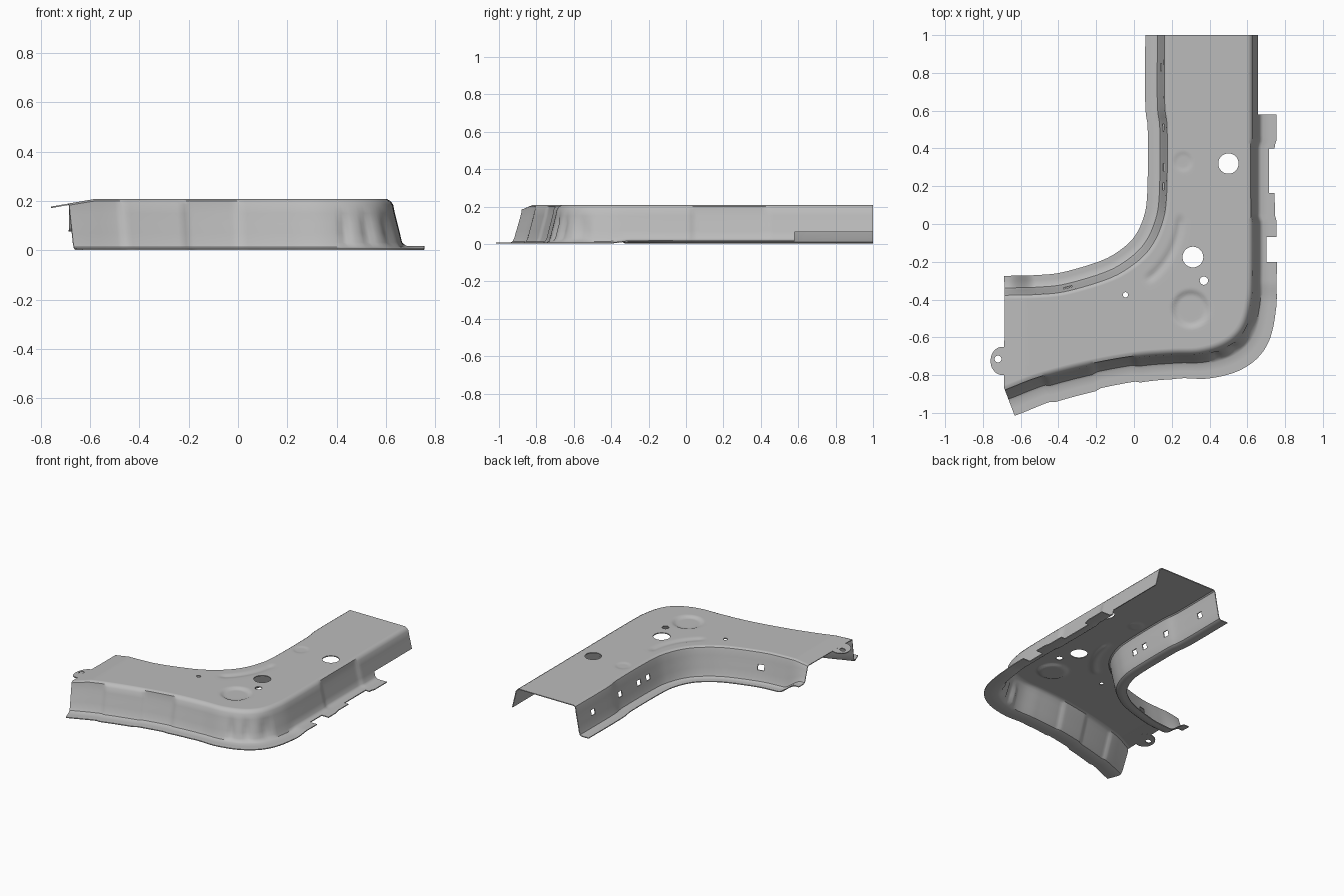
import bpy, bmesh, math
from mathutils import Vector, Matrix

old = bpy.data.objects.get("Cube")
if old:
    bpy.data.objects.remove(old, do_unlink=True)

steel = bpy.data.materials.new("plain_grey_steel")
steel.use_nodes = True
grey = (0.5, 0.5, 0.5, 1)
steel.diffuse_color = grey
steel.node_tree.nodes["Principled BSDF"].inputs["Base Color"].default_value = grey

STATIONS, COLUMNS = 190, 46
TOP, THICK = 0.208, 0.006


def smooth_rail(points, count):
    """Evenly spaced samples, with sideways normals, along a spline."""
    p = [Vector(q) for q in points]
    p = [2 * p[0] - p[1]] + p + [2 * p[-1] - p[-2]]
    dense = []
    for a, b, c, d in zip(p, p[1:], p[2:], p[3:]):
        for k in range(40):
            t = k / 40
            dense.append(0.5 * (2 * b + (c - a) * t + (2 * a - 5 * b + 4 * c - d) * t * t
                                + (3 * b - a - 3 * c + d) * t ** 3))
    dense.append(p[-2])
    dist = [0]
    for a, b in zip(dense, dense[1:]):
        dist.append(dist[-1] + (b - a).length)
    rail, j = [], 0
    for i in range(count):
        s = dist[-1] * i / (count - 1)
        while j < len(dense) - 2 and dist[j + 1] < s:
            j += 1
        f = (s - dist[j]) / (dist[j + 1] - dist[j])
        tan = (dense[j + 1] - dense[j]).normalized()
        rail.append((dense[j].lerp(dense[j + 1], f), Vector((tan.y, -tan.x))))
    return rail


def ramp(x, a, b):
    t = min(1, max(0, (x - a) / (b - a)))
    return t * t * (3 - 2 * t)


def bump(d, width):
    return math.exp(-(d / width) ** 2)


# Upper edges of the two walls, from the left end to the back end
outer = smooth_rail([(-0.685, -0.875), (-0.5, -0.805), (-0.25, -0.74), (0, -0.695), (0.2, -0.678),
                     (0.35, -0.672), (0.48, -0.63), (0.565, -0.55), (0.605, -0.42), (0.615, -0.25),
                     (0.615, 0.2), (0.615, 0.6), (0.615, 1)], STATIONS)
inner = smooth_rail([(-0.685, -0.38), (-0.5, -0.375), (-0.35, -0.357), (-0.13, -0.29), (0, -0.215),
                     (0.09, -0.125), (0.15, 0), (0.175, 0.15), (0.178, 0.5), (0.165, 0.64),
                     (0.165, 1)], STATIONS)

# Wall section: sideways distance and height, from flange edge up to the top
section = [(0.135, 0.008), (0.1, 0.008), (0.064, 0.008), (0.053, 0.014), (0.045, 0.032), (0.036, 0.07),
           (0.026, 0.11), (0.016, 0.15), (0.009, 0.185), (0.003, 0.2), (-0.012, TOP)]


def outer_point(pos, nor, d, z):
    corner = max(0, -2 * nor.x * nor.y)
    if d > 0:
        d *= 1 + 0.22 * corner
    wall = 0.02 < z < 0.19
    if z < 0.195:                                     # joggles in the wall
        step = ramp(pos.x, -0.49, -0.46) - ramp(pos.x, -0.24, -0.2) + ramp(pos.x, -0.02, 0.02)
        step -= ramp(pos.y, 0.01, 0.05) - ramp(pos.y, 0.41, 0.45)
        d += 0.01 * step - 0.005
    if wall and z < 0.12:                             # dents round the corner
        d -= 0.014 * sum(bump(pos.x - x, 0.016) for x in (0.42, 0.5, 0.57)) * (pos.y < -0.5)
    if z < 0.02:
        z += 0.01 * ramp(pos.y, -0.4, -0.3)
    xy = pos + nor * d
    return Vector((xy.x, xy.y, z))


def inner_point(pos, nor, d, z):
    d *= 0.78
    lift = 0.085 * ramp(-pos.x, 0.52, 0.67)           # flange climbs at the left end
    z += lift * (1 - z / TOP)
    xy = pos - nor * d
    return Vector((xy.x, xy.y, z))


def pressed(v):
    """Ribs and recesses stamped into the top, and its drooping left end."""
    if v.z > TOP - 0.001:
        arm = Vector((v.x + 0.2, v.y - 0.06))
        angle = math.degrees(math.atan2(arm.y, arm.x))
        ends = ramp(angle, -56, -48) * (1 - ramp(angle, -8, 0))
        v.z -= 0.009 * bump(arm.length - 0.447, 0.02) * ends
        r = math.hypot(v.x - 0.3, v.y + 0.45)
        v.z -= 0.012 * (1 - ramp(r, 0.075, 0.105))
        r = math.hypot(v.x - 0.26, v.y - 0.33)
        v.z -= 0.004 * (1 - ramp(r, 0.035, 0.055))
    v.z -= 0.17 * max(0, -0.58 - v.x) * v.z / TOP
    return v


# Pressed sheet: flange, wall, top, wall, flange
bm = bmesh.new()
rows = []
for (ip, inn), (op, on) in zip(inner, outer):
    left = [inner_point(ip, inn, d, z) for d, z in section]
    right = [outer_point(op, on, d, z) for d, z in reversed(section)]
    mid = [left[-1].lerp(right[0], k / COLUMNS) for k in range(1, COLUMNS)]
    rows.append([bm.verts.new(pressed(v)) for v in left + mid + right])
for a, b in zip(rows, rows[1:]):
    for k in range(len(a) - 1):
        bm.faces.new((a[k], a[k + 1], b[k + 1], b[k]))


def add_object(name, bm):
    mesh = bpy.data.meshes.new(name)
    bm.to_mesh(mesh)
    bm.free()
    mesh.materials.append(steel)
    ob = bpy.data.objects.new(name, mesh)
    bpy.context.collection.objects.link(ob)
    return ob


sheet = add_object("bracket_sheet", bm)
solid = sheet.modifiers.new("thickness", "SOLIDIFY")
solid.thickness, solid.offset = THICK, -1

# Mounting ear on the left end
bm = bmesh.new()
bmesh.ops.create_cone(bm, cap_ends=True, segments=40, radius1=0.062, radius2=0.062, depth=THICK,
                      matrix=Matrix.Translation((-0.698, -0.725, 0.1845))
                      @ Matrix.Rotation(-0.168, 4, "Y") @ Matrix.Diagonal((1, 1.2, 1, 1)))
ear = add_object("mounting_ear", bm)

# Cutters for holes, notches and the trimmed wall
bm = bmesh.new()


def cut_round(x, y, r):
    bmesh.ops.create_cone(bm, cap_ends=True, segments=32, radius1=r, radius2=r, depth=0.2,
                          matrix=Matrix.Translation((x, y, 0.23)))


def cut_box(x0, x1, y0, y1, z0, z1):
    lo, hi = Vector((x0, y0, z0)), Vector((x1, y1, z1))
    bmesh.ops.create_cube(bm, size=1, matrix=Matrix.Translation((lo + hi) / 2)
                          @ Matrix.Diagonal((*(hi - lo), 1)))


for hole in ((0.5, 0.32, 0.054), (0.312, -0.175, 0.055), (0.37, -0.3, 0.022),
             (-0.045, -0.375, 0.014), (-0.72, -0.715, 0.018)):
    cut_round(*hole)
for y in (0.83, 0.51, 0.3, 0.2):
    cut_box(0.08, 0.24, y - 0.02, y + 0.02, 0.085, 0.122)
cut_box(-0.372, -0.328, -0.42, -0.26, 0.085, 0.122)
cut_box(0.702, 0.9, -0.2, -0.07, -0.1, 0.05)
cut_box(0.715, 0.9, 0.165, 0.4, -0.1, 0.05)
cut_box(0.6, 0.9, 0.58, 1.1, -0.1, 0.065)
cutter = add_object("hole_cutter", bm)
cutter.hide_render = True

# Bake the cuts, then shade
for ob in (sheet, ear):
    cut = ob.modifiers.new("holes", "BOOLEAN")
    cut.object, cut.operation, cut.solver = cutter, "DIFFERENCE", "EXACT"
graph = bpy.context.evaluated_depsgraph_get()
baked = [bpy.data.meshes.new_from_object(ob.evaluated_get(graph)) for ob in (sheet, ear)]
for ob, mesh in zip((sheet, ear), baked):
    ob.modifiers.clear()
    ob.data = mesh
bpy.data.objects.remove(cutter, do_unlink=True)
for ob in (sheet, ear):
    bpy.ops.object.select_all(action="DESELECT")
    ob.select_set(True)
    bpy.context.view_layer.objects.active = ob
    bpy.ops.object.shade_smooth_by_angle(angle=math.radians(35))
